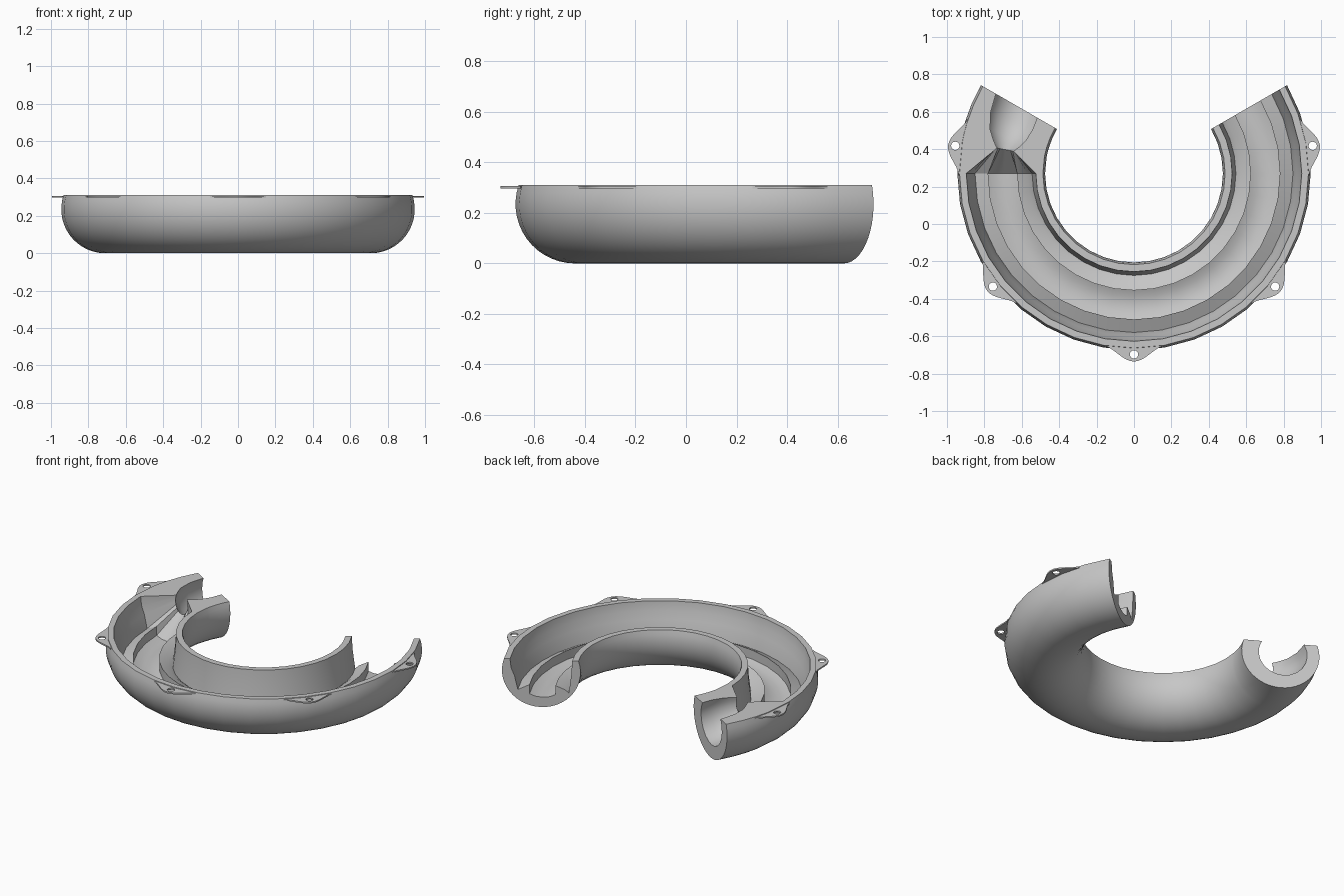
import bpy, bmesh
from math import sin, cos, pi, radians

if "Cube" in bpy.data.objects:
    bpy.data.objects.remove(bpy.data.objects["Cube"], do_unlink=True)

ARC_Y = 0.27            # centre of the bend
TUBE_R, TUBE_RAD = 0.71, 0.235
TOP = 0.31

grey = bpy.data.materials.new("plain grey")
grey.use_nodes = True
colour = (0.57, 0.57, 0.57, 1)
grey.diffuse_color = colour
grey.node_tree.nodes["Principled BSDF"].inputs["Base Color"].default_value = colour


def polar(r, deg, z):
    a = radians(deg)
    return (r * cos(a), ARC_Y + r * sin(a), z)


def finish(bm, name):
    bmesh.ops.recalc_face_normals(bm, faces=bm.faces)
    mesh = bpy.data.meshes.new(name)
    bm.to_mesh(mesh)
    bm.free()
    ob = bpy.data.objects.new(name, mesh)
    bpy.context.collection.objects.link(ob)
    mesh.materials.append(grey)
    bpy.ops.object.select_all(action="DESELECT")
    ob.select_set(True)
    bpy.context.view_layer.objects.active = ob
    bpy.ops.object.shade_smooth_by_angle(angle=radians(30))


# Round underside, from the inner rim to the outer rim
def underside(n=28):
    lift = 18.6
    pts = []
    for i in range(n + 1):
        a = radians(180 - lift + (180 + 2 * lift) * i / n)
        pts.append((TUBE_R + TUBE_RAD * cos(a), TUBE_RAD + TUBE_RAD * sin(a)))
    return pts


# Channel with two ribs, from the outer rim to the inner rim
CHANNEL = [(.897, TOP), (.89, .25), (.87, .20), (.85, .11), (.78, .145),
           (.78, .085), (.745, .07), (.703, .065), (.66, .07), (.625, .085),
           (.625, .145), (.57, .12), (.545, .10), (.53, .22), (.525, TOP)]


# Round bore, open at the top, with as many points as the channel
def bore(centre, half, floor):
    n = len(CHANNEL) - 1
    pts = []
    for i in range(n + 1):
        a = radians(30 - 240 * i / n)
        pts.append((centre + half * cos(a),
                    TOP - (TOP - floor) * (0.5 - sin(a)) / 1.5))
    return pts


# Swept body: bore at one end, funnel, then ribbed channel
stations = [(150, bore(.725, .147, .088)), (157, bore(.712, .14, .095)),
            (163, bore(.705, .115, .125)), (167, bore(.70, .08, .165)),
            (169.5, bore(.70, .052, .20))]
stations += [(180 + 10 * k, CHANNEL) for k in range(22)]

bm = bmesh.new()
shell = underside()
rings = [[bm.verts.new(polar(r, deg, z)) for r, z in shell + inside]
         for deg, inside in stations]
for a, b in zip(rings, rings[1:]):
    for i in range(len(a)):
        j = (i + 1) % len(a)
        bm.faces.new((a[i], a[j], b[j], b[i]))
bm.faces.new(rings[0])
bm.faces.new(rings[-1])
finish(bm, "curved_channel")


# Thin mounting ears with a screw hole
def ear(name, deg, n=32, low=.297, high=.306):
    half = n // 2
    outline = []
    for i in range(half + 1):
        t = -.15 + .30 * i / half
        outline.append((t, .925 + .08 * max(0, cos(pi * t / .30)) ** 1.5))
    m = n - len(outline)
    outline += [(.15 - .30 * (i + 1) / (m + 1), .915) for i in range(m)]
    hole = []
    for i in range(n):
        a = radians(210) - 2 * pi * i / n
        hole.append((.022 * cos(a), .967 + .022 * sin(a)))
    turn = radians(deg)

    def place(t, r, z):
        return (r * cos(turn) - t * sin(turn),
                ARC_Y + r * sin(turn) + t * cos(turn), z)

    bm = bmesh.new()
    loops = [[bm.verts.new(place(t, r, z)) for t, r in pts]
             for pts, z in ((outline, low), (outline, high), (hole, high), (hole, low))]
    for k in range(4):
        p, q = loops[k], loops[(k + 1) % 4]
        for i in range(n):
            j = (i + 1) % n
            bm.faces.new((p[i], p[j], q[j], q[i]))
    finish(bm, name)


ears = {"left_back": 8.8, "left_front": -38.7, "front": -90,
        "right_front": -141.3, "right_back": 171.2}
for name, deg in ears.items():
    ear(name + "_ear", deg)
